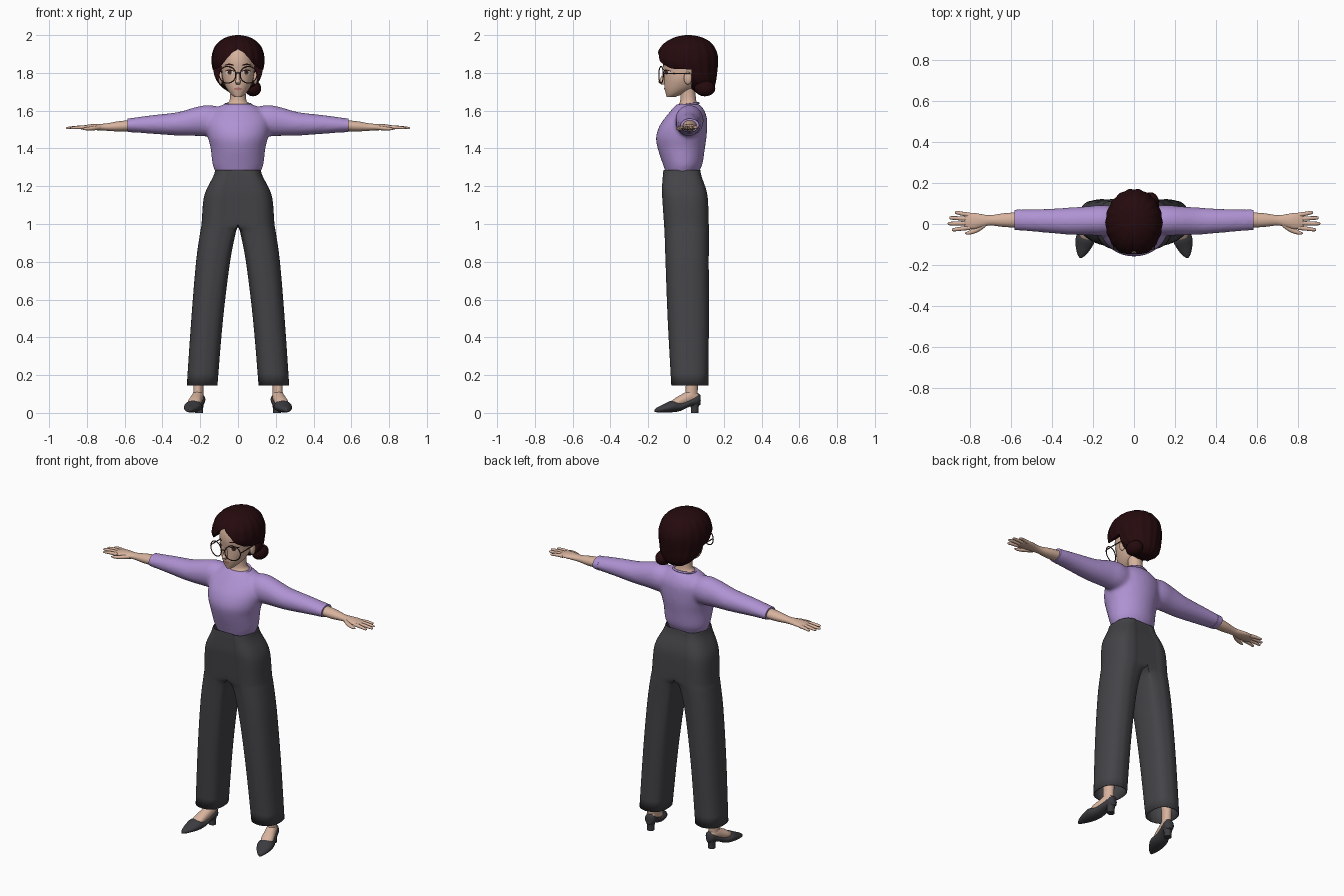
import bpy, bmesh
from math import sin, cos, pi, exp, radians
from mathutils import Matrix, Vector
from mathutils.bvhtree import BVHTree

if "Cube" in bpy.data.objects:
    bpy.data.objects.remove(bpy.data.objects["Cube"])


def material(name, *rgb):
    m = bpy.data.materials.new(name)
    m.use_nodes = True
    m.diffuse_color = (*rgb, 1)
    m.node_tree.nodes["Principled BSDF"].inputs["Base Color"].default_value = (*rgb, 1)
    return m


SKIN = material("skin", .68, .45, .34)
HAIR = material("dark_hair", .018, .003, .004)
SHIRT = material("lilac_knit", .43, .29, .65)
CLOTH = material("charcoal_cloth", .058, .058, .065)
LEATHER = material("shoe_leather", .045, .045, .052)
FRAME = material("glasses_frame", .06, .025, .02)
LIPS = material("lips", .5, .2, .17)
WHITE = material("eye_white", .8, .76, .72)
IRIS = material("iris", .06, .025, .015)

IDENTITY = Matrix.Identity(4)
AXES = {"x": lambda w, u, v: (w, u, v),
        "y": lambda w, u, v: (u, w, v),
        "z": lambda w, u, v: (u, v, w)}


def smooth_rings(rings, steps):
    """Catmull-Rom interpolation of all ring values."""
    out = []
    for i in range(len(rings) - 1):
        quad = rings[max(i - 1, 0)], rings[i], rings[i + 1], rings[min(i + 2, len(rings) - 1)]
        for k in range(steps):
            t = k / steps
            out.append([b + t / 2 * (c - a + t * (2*a - 5*b + 4*c - d + t * (3*(b - c) + d - a)))
                        for a, b, c, d in zip(*quad)])
    return out + [list(rings[-1])]


def ellipse(t, ring):
    return cos(t), sin(t)


def loft(bm, rings, axis="z", n=32, shape=ellipse, cap=True, xf=IDENTITY, steps=4):
    """Each ring is (position, centre u, radius u, centre v, radius v)."""
    loops = []
    for ring in smooth_rings(rings, steps):
        w, uc, ur, vc, vr = ring[:5]
        loop = []
        for i in range(n):
            a, b = shape(2 * pi * i / n, ring)
            loop.append(bm.verts.new(xf @ Vector(AXES[axis](w, uc + ur * a, vc + vr * b))))
        loops.append(loop)
    for lo, hi in zip(loops, loops[1:]):
        for i in range(n):
            j = (i + 1) % n
            bm.faces.new((lo[i], lo[j], hi[j], hi[i]))
    if cap:
        bm.faces.new(loops[0])
        bm.faces.new(loops[-1])
    return bm


def activate(ob):
    bpy.ops.object.select_all(action="DESELECT")
    ob.select_set(True)
    bpy.context.view_layer.objects.active = ob


def part(name, bm, mat, mirror=False, recalc=True):
    if recalc:
        bmesh.ops.recalc_face_normals(bm, faces=bm.faces[:])
    me = bpy.data.meshes.new(name)
    bm.to_mesh(me)
    bm.free()
    ob = bpy.data.objects.new(name, me)
    bpy.context.collection.objects.link(ob)
    me.materials.append(mat)
    if mirror:
        ob.modifiers.new("mirror", "MIRROR")
    activate(ob)
    bpy.ops.object.shade_smooth_by_angle(angle=radians(45))
    return ob


def solid(name, rings, mat, mirror=False, **kw):
    return part(name, loft(bmesh.new(), rings, **kw), mat, mirror)


def ball(name, centre, radii, mat, mirror=False):
    bm = bmesh.new()
    bmesh.ops.create_uvsphere(bm, u_segments=24, v_segments=16, radius=1,
                              matrix=Matrix.Translation(centre) @ Matrix.Diagonal((*radii, 1)))
    return part(name, bm, mat, mirror)


def tube(name, points, radius, mat, cyclic=False, mirror=False):
    cu = bpy.data.curves.new(name, "CURVE")
    cu.dimensions = "3D"
    cu.bevel_depth, cu.bevel_resolution, cu.use_fill_caps = radius, 2, True
    sp = cu.splines.new("POLY")
    sp.points.add(len(points) - 1)
    for p, co in zip(sp.points, points):
        p.co = (*co, 1)
    sp.use_cyclic_u = cyclic
    cu.materials.append(mat)
    ob = bpy.data.objects.new(name, cu)
    bpy.context.collection.objects.link(ob)
    activate(ob)
    bpy.ops.object.convert(target="MESH")
    ob = bpy.context.view_layer.objects.active
    if mirror:
        ob.modifiers.new("mirror", "MIRROR")
    bpy.ops.object.shade_smooth_by_angle(angle=radians(60))


# Sweater: torso and sleeves fused into one soft skin
bm = loft(bmesh.new(), [(1.26, 0, .112, -.02, .085), (1.285, 0, .124, -.02, .092),
                        (1.32, 0, .136, -.018, .106), (1.4, 0, .145, -.025, .125),
                        (1.46, 0, .16, -.025, .134), (1.52, 0, .168, -.014, .126),
                        (1.57, 0, .16, .002, .107), (1.61, 0, .12, .01, .082),
                        (1.635, 0, .074, .01, .06)])
for side in (1, -1):
    loft(bm, [(.06, .02, .06, 1.54, .07), (.15, .018, .075, 1.547, .083),
              (.22, .016, .071, 1.543, .077), (.32, .014, .066, 1.53, .062),
              (.45, .016, .057, 1.527, .05), (.58, .02, .05, 1.523, .036)],
         axis="x", xf=Matrix.Scale(side, 4, (1, 0, 0)))
sweater = part("sweater", bm, SHIRT)
remesh = sweater.modifiers.new("fuse", "REMESH")
remesh.mode, remesh.voxel_size, remesh.use_smooth_shade = "VOXEL", .01, True
soften = sweater.modifiers.new("soften", "SMOOTH")
soften.factor, soften.iterations = .5, 8
solid("sleeve_cuff", [(.55, .02, .051, 1.523, .039), (.584, .02, .049, 1.523, .035)],
      SHIRT, True, axis="x", steps=1)
ring = [2 * pi * i / 40 for i in range(40)]
tube("collar", [(.068 * cos(t), .01 + .056 * sin(t), 1.632 + .008 * sin(t)) for t in ring],
     .006, SHIRT, True)


# Trousers: one leg with a flat centre side, mirrored and joined above the crotch
def trouser_section(t, ring):
    c, s, k = cos(t), sin(t), min(max(ring[5], 0), 1)
    a = abs(c) ** .85 * (1 if c > 0 else -1)
    b = abs(s) ** .85 * (1 if s > 0 else -1)
    if c < -1e-6:
        a += k * (max(-1, c * 1.415) - a)
        b += k * (max(-1, min(1, s * 1.415)) - b)
    if abs(c) < 1e-6:
        b *= 1.03  # pressed crease
    return a, b


bm = loft(bmesh.new(), [(1.285, .06, .06, -.022, .095, 1), (1.25, .066, .066, -.02, .1, 1),
                        (1.18, .084, .084, -.01, .114, 1), (1.12, .092, .092, -.004, .117, 1),
                        (1, .0965, .0965, .002, .115, 1), (.95, .107, .094, .004, .114, .4),
                        (.8, .132, .09, .006, .111, .2), (.5, .163, .084, .012, .106, .1),
                        (.145, .19, .081, .02, .095, .1)],
          n=48, shape=trouser_section, cap=False)
for v in bm.verts:
    if v.co.x < .002:
        v.co.x = 0
bmesh.ops.recalc_face_normals(bm, faces=bm.faces[:])
bmesh.ops.delete(bm, geom=[f for f in bm.faces if all(v.co.x == 0 for v in f.verts)],
                 context="FACES")
trousers = part("trousers", bm, CLOTH, True, recalc=False)
hem = trousers.modifiers.new("cloth_thickness", "SOLIDIFY")
hem.thickness, hem.offset = .005, -1

# Forearms, hands and fingers
bm = loft(bmesh.new(), [(.54, .02, .038, 1.523, .03), (.63, .019, .034, 1.517, .027),
                        (.7, .018, .025, 1.513, .019), (.74, .016, .031, 1.513, .017),
                        (.78, .015, .039, 1.513, .015), (.815, .014, .038, 1.511, .011),
                        (.83, .014, .032, 1.51, .006)], axis="x")
for base, tip, end in ((-.018, -.028, .89), (.004, .002, .91), (.025, .03, .902), (.044, .056, .875)):
    loft(bm, [(.8, base, .011, 1.511, .01), ((.8 + end) / 2, (base + tip) / 2, .01, 1.511, .009),
              (end - .008, tip, .008, 1.508, .006), (end, tip, .002, 1.508, .002)], axis="x", n=12)
loft(bm, [(.725, 0, .014, 1.511, .013), (.765, -.026, .015, 1.507, .011),
          (.805, -.042, .01, 1.504, .008), (.825, -.046, .003, 1.503, .003)], axis="x", n=12)
part("arm_and_hand", bm, SKIN, True)

# Neck, head, nose and ears
solid("neck", [(1.6, 0, .066, .012, .05), (1.63, 0, .062, .012, .05), (1.65, 0, .046, .012, .043),
               (1.69, 0, .041, .01, .04), (1.74, 0, .043, .005, .042)], SKIN)
bm = loft(bmesh.new(), [(1.672, 0, .018, -.08, .022), (1.69, 0, .04, -.06, .047),
                        (1.72, 0, .062, -.035, .079), (1.76, 0, .079, -.02, .095),
                        (1.8, 0, .085, -.013, .103), (1.86, 0, .089, -.01, .112),
                        (1.92, 0, .075, -.01, .095), (1.95, 0, .04, -.01, .05)], n=48)
face = BVHTree.FromBMesh(bm)
part("head", bm, SKIN)
solid("nose", [(1.805, 0, .006, -.11, .01), (1.77, 0, .01, -.121, .015),
               (1.752, 0, .014, -.127, .02), (1.738, 0, .009, -.116, .012)], SKIN, n=16)
ball("ear", (.092, .01, 1.772), (.012, .022, .033), SKIN, True)


# Thin face details laid on the head
def face_plate(name, x, z, rx, rz, lift, mat, mirror=True, bend=0):
    bm = bmesh.new()

    def on_face(a, b):
        px = x + rx * a
        pz = z + rz * b - bend * a * a
        hit = face.ray_cast(Vector((px, -1, pz)), Vector((0, 1, 0)))[0]
        return bm.verts.new(hit - Vector((0, lift, 0)))

    n, middle = 20, on_face(0, 0)
    rows = [[on_face(r * cos(2 * pi * i / n), r * sin(2 * pi * i / n)) for i in range(n)]
            for r in (.5, 1)]
    for i in range(n):
        j = (i + 1) % n
        bm.faces.new((middle, rows[0][i], rows[0][j]))
        bm.faces.new((rows[0][i], rows[1][i], rows[1][j], rows[0][j]))
    part(name, bm, mat, mirror, recalc=False)


face_plate("eye", .045, 1.802, .021, .012, .002, WHITE)
face_plate("eye_iris", .044, 1.802, .011, .0115, .0035, IRIS)
face_plate("eyelashes", .046, 1.815, .024, .003, .0045, HAIR, bend=.007)
face_plate("eyebrow", .046, 1.845, .026, .004, .002, HAIR, bend=.006)
face_plate("mouth", 0, 1.715, .021, .007, .002, LIPS, False)

# Round glasses
tube("glasses_rim", [(.056 + .044 * cos(t), -.132 + .012 * cos(t), 1.79 + .044 * sin(t))
                     for t in ring], .003, FRAME, True, True)
tube("glasses_bridge", [(x, -.145 - abs(x) * .1 + .002, 1.8 - x * x * 20)
                        for x in (-.013, -.006, 0, .006, .013)], .003, FRAME)
tube("glasses_temple", [(.099, -.12, 1.797), (.1, -.06, 1.797), (.098, .02, 1.797)],
     .003, FRAME, mirror=True)


# Hair: grooved cap with a centre parting, opened over the face
def strands(t, ring):
    r = 1 + .014 * cos(18 * t) - .07 * exp(-((t - 1.5 * pi) / .13) ** 2)
    return r * cos(t), r * sin(t)


hair = solid("hair", [(1.7, 0, .05, .085, .04), (1.725, 0, .085, .08, .07),
                      (1.76, 0, .112, .055, .105), (1.8, 0, .127, .025, .14),
                      (1.85, 0, .138, .008, .162), (1.89, 0, .137, .007, .162),
                      (1.93, 0, .126, .007, .148), (1.965, 0, .1, .01, .117),
                      (1.99, 0, .058, .012, .068), (2, 0, .012, .012, .014)],
             HAIR, n=90, shape=strands)
outline = [(0, 1.925), (.03, 1.908), (.06, 1.875), (.085, 1.842), (.11, 1.822), (.2, 1.81), (.2, 1.6)]
outline += [(-x, z) for x, z in reversed(outline[1:])]
bm = bmesh.new()
front = bm.faces.new([bm.verts.new((x, -.3, z)) for x, z in outline])
back = bmesh.ops.extrude_face_region(bm, geom=[front])["geom"]
bmesh.ops.translate(bm, verts=[g for g in back if isinstance(g, bmesh.types.BMVert)], vec=(0, .33, 0))
cutter = part("face_opening_cutter", bm, HAIR)
cutter.hide_render = True
cut = hair.modifiers.new("face_opening", "BOOLEAN")
cut.operation, cut.object, cut.solver = "DIFFERENCE", cutter, "EXACT"
activate(hair)
bpy.ops.object.modifier_apply(modifier=cut.name)
bpy.ops.object.shade_smooth_by_angle(angle=radians(45))
bpy.data.objects.remove(cutter)
ball("hair_bun", (.08, .1, 1.718), (.043, .055, .042), HAIR)

# Feet and pumps, built heel to toe and turned outward
turn = Matrix.Translation((.198, .075, 0)) @ Matrix.Rotation(radians(15), 4, "Z")
solid("shoe", [(0, 0, .012, .068, .026), (-.015, 0, .03, .07, .032), (-.06, 0, .034, .054, .022),
               (-.11, 0, .041, .034, .024), (-.155, 0, .047, .034, .031), (-.2, 0, .036, .024, .021),
               (-.235, 0, .018, .016, .013), (-.249, 0, .004, .012, .007)],
      LEATHER, True, axis="y", xf=turn)
solid("shoe_heel", [(0, 0, .021, -.03, .02), (.03, 0, .022, -.03, .021), (.06, 0, .029, -.032, .028)],
      LEATHER, True, xf=turn, n=20)
solid("foot", [(-.015, 0, .022, .08, .026), (-.05, 0, .029, .085, .038), (-.09, 0, .033, .07, .034),
               (-.13, 0, .035, .056, .026), (-.16, 0, .026, .045, .015)],
      SKIN, True, axis="y", xf=turn)
solid("ankle", [(.08, 0, .027, -.048, .034), (.12, 0, .026, -.047, .033), (.16, 0, .027, -.045, .033),
                (.25, 0, .034, -.045, .038)], SKIN, True, xf=turn)
